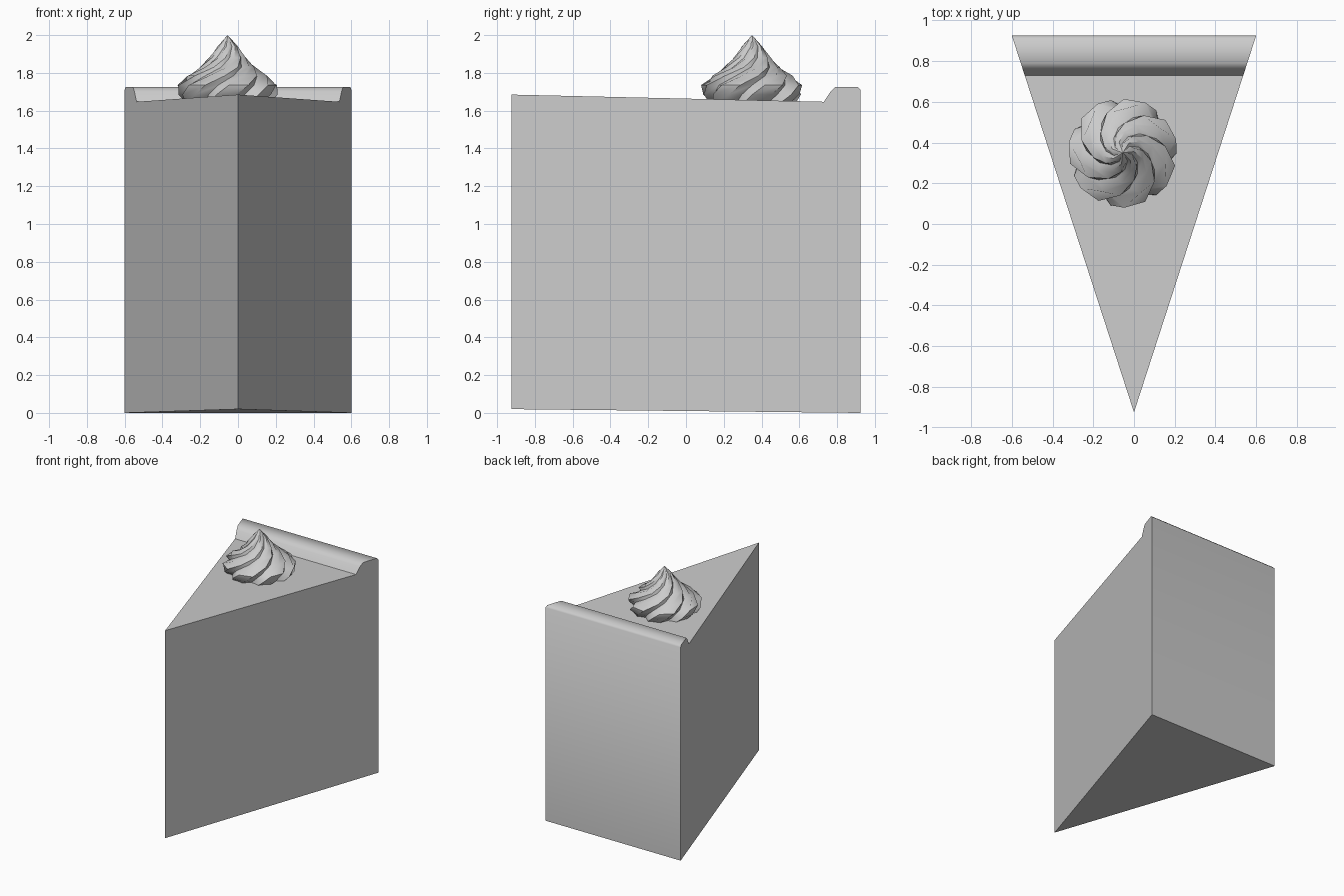
import bpy, bmesh, math

if "Cube" in bpy.data.objects:
    bpy.data.objects.remove(bpy.data.objects["Cube"])

grey = bpy.data.materials.new("plain_grey")
grey.use_nodes = True
colour = (0.6, 0.6, 0.6, 1)
grey.diffuse_color = colour
grey.node_tree.nodes["Principled BSDF"].inputs["Base Color"].default_value = colour


def finish(bm, name, angle):
    bmesh.ops.remove_doubles(bm, verts=bm.verts, dist=0.0001)
    bmesh.ops.recalc_face_normals(bm, faces=bm.faces)
    mesh = bpy.data.meshes.new(name)
    bm.to_mesh(mesh)
    bm.free()
    mesh.materials.append(grey)
    obj = bpy.data.objects.new(name, mesh)
    bpy.context.collection.objects.link(obj)
    bpy.ops.object.select_all(action="DESELECT")
    obj.select_set(True)
    bpy.context.view_layer.objects.active = obj
    bpy.ops.object.shade_smooth_by_angle(angle=math.radians(angle))
    return obj


# Pie slice: side profile (y, z) spread out from the tip to the back rim
TIP, BACK, HALF = -0.925, 0.925, 0.6
profile = [(TIP, 0.02), (BACK, 0.0), (BACK, 1.71), (0.91, 1.725), (0.79, 1.725),
           (0.765, 1.7), (0.73, 1.647), (TIP, 1.685)]
bm = bmesh.new()
sides = []
for side in (-1, 1):
    sides.append([bm.verts.new((side * HALF * (y - TIP) / (BACK - TIP), y, z))
                  for y, z in profile])
    bm.faces.new(sides[-1])
left, right = sides
count = len(profile)
for i in range(count - 1):
    j = i + 1
    bm.faces.new((left[i], left[j], right[j], right[i]))
finish(bm, "pie_slice", 55)

# Cream swirl: a lobed star section that twists and shrinks upwards
CENTRE, LOBES = (-0.055, 0.35), 7
rings = [(1.64, 0.23, -0.2), (1.685, 0.265, 0.0), (1.735, 0.27, 0.25), (1.785, 0.215, 0.65),
         (1.83, 0.15, 1.1), (1.88, 0.10, 1.5), (1.94, 0.055, 1.9)]
bm = bmesh.new()
loops = []
for z, radius, twist in rings:
    loop = []
    for k in range(LOBES):
        for step, scale in ((0.0, 1.0), (0.45, 0.98), (0.72, 0.83)):
            a = 2 * math.pi * (k + step) / LOBES + twist
            loop.append(bm.verts.new((CENTRE[0] + radius * scale * math.cos(a),
                                      CENTRE[1] + radius * scale * math.sin(a), z)))
    loops.append(loop)
n = len(loops[0])
for low, high in zip(loops, loops[1:]):
    for i in range(n):
        j = (i + 1) % n
        bm.faces.new((low[i], low[j], high[j], high[i]))
peak = bm.verts.new((*CENTRE, 2.0))
for i in range(n):
    bm.faces.new((loops[-1][i], loops[-1][(i + 1) % n], peak))
bm.faces.new(loops[0][::-1])
finish(bm, "cream_swirl", 40)
